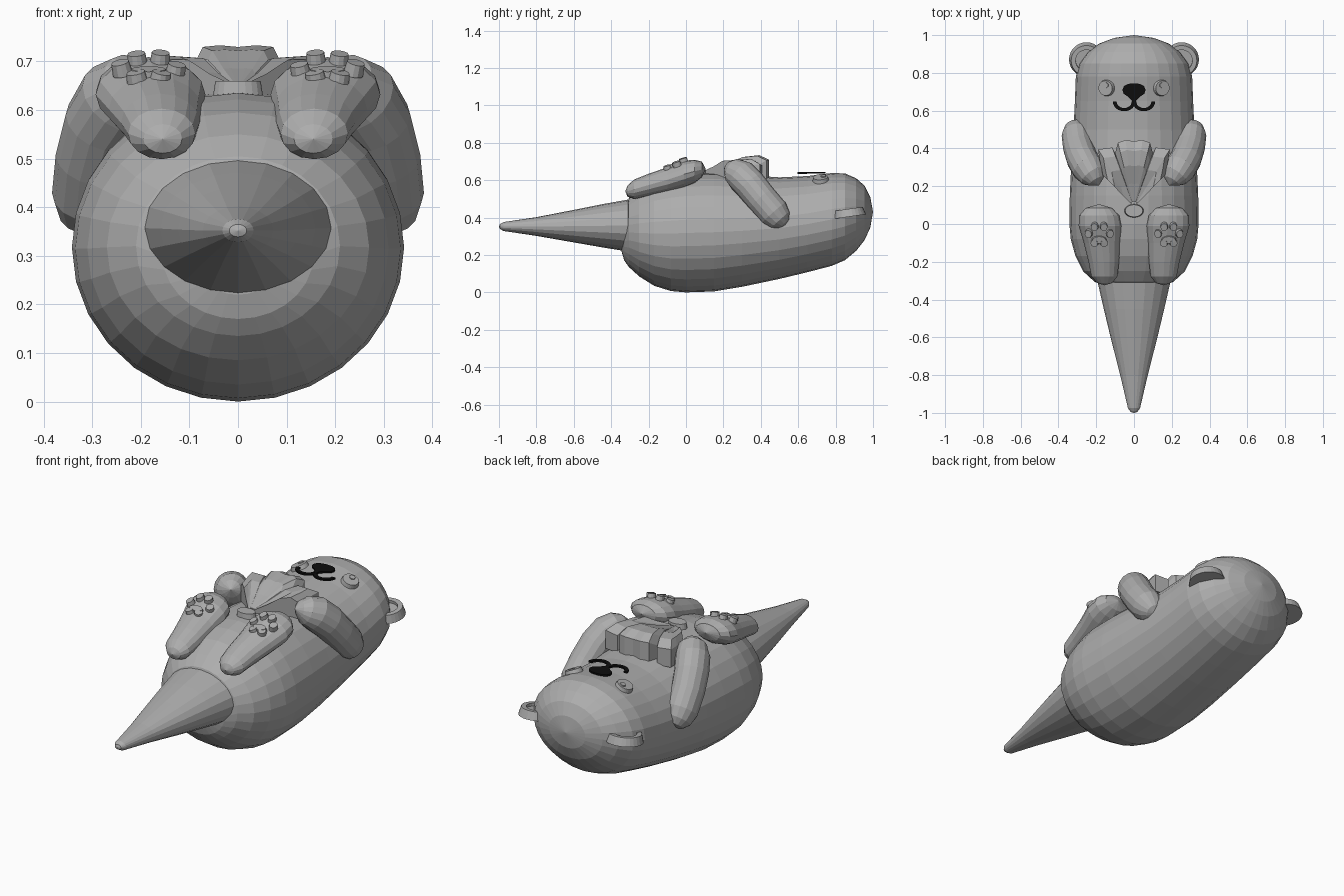
import bpy, bmesh, math
from mathutils import Vector, Matrix

if "Cube" in bpy.data.objects:
    bpy.data.objects.remove(bpy.data.objects["Cube"])


def material(name, c):
    m = bpy.data.materials.new(name)
    m.diffuse_color = (c, c, c, 1)
    m.use_nodes = True
    m.node_tree.nodes["Principled BSDF"].inputs["Base Color"].default_value = m.diffuse_color
    return m


GREY = material("soft grey", 0.42)
BLACK = material("black", 0.004)


def finish(name, bm, mat=GREY, mirror=False):
    bmesh.ops.recalc_face_normals(bm, faces=bm.faces[:])
    me = bpy.data.meshes.new(name)
    bm.to_mesh(me)
    bm.free()
    me.materials.append(mat)
    ob = bpy.data.objects.new(name, me)
    bpy.context.collection.objects.link(ob)
    if mirror:
        ob.modifiers.new("mirror", 'MIRROR').use_mirror_merge = False
    return ob


def loft(name, tip_a, rings, tip_b, n, mirror=False, follow=False):
    """Skin rings (x, y, z, half width, half height), closed by two tips."""
    bm = bmesh.new()
    pts = [Vector(tip_a)] + [Vector(r[:3]) for r in rings] + [Vector(tip_b)]
    loops = []
    for i, r in enumerate(rings):
        t = (pts[i + 2] - pts[i]).normalized() if follow else Vector((0, 1, 0))
        u = (Vector((1, 0, 0)) - t * t.x).normalized()
        v = u.cross(t)
        loops.append([bm.verts.new(pts[i + 1] + u * r[3] * math.cos(a) + v * r[4] * math.sin(a))
                      for a in (2 * math.pi * k / n for k in range(n))])
    for a, b in zip(loops, loops[1:]):
        for k in range(n):
            bm.faces.new((a[k], a[(k + 1) % n], b[(k + 1) % n], b[k]))
    for tip, loop in ((tip_a, loops[0]), (tip_b, loops[-1])):
        c = bm.verts.new(tip)
        for k in range(n):
            bm.faces.new((c, loop[k], loop[(k + 1) % n]))
    return finish(name, bm, mirror=mirror)


def disc(bm, loc, r, ry, h, rot=(0, 0), n=20):
    """Flat disc tilted about x then y."""
    m = (Matrix.Translation(loc) @ Matrix.Rotation(rot[1], 4, 'Y')
         @ Matrix.Rotation(rot[0], 4, 'X') @ Matrix.Diagonal((r, ry, h, 1)))
    return bmesh.ops.create_cone(bm, cap_ends=True, segments=n, radius1=1,
                                 radius2=0.88, depth=1, matrix=m)["verts"]


def plate(bm, outline, z0, z1):
    """Thin plate from a 2D outline."""
    f = bm.faces.new([bm.verts.new((x, y, z0)) for x, y in outline])
    new = bmesh.ops.extrude_face_region(bm, geom=[f])["geom"]
    for v in new:
        if isinstance(v, bmesh.types.BMVert):
            v.co.z = z1


# body and head: (y, bottom z, top z, half width)
slices = [(-.345, .22, .36, .09), (-.33, .17, .43, .155), (-.305, .135, .505, .21),
          (-.25, .085, .55, .27), (-.17, .035, .595, .31), (-.08, .007, .622, .335),
          (0, 0, .635, .342), (.15, .005, .638, .34), (.3, .03, .628, .333),
          (.5, .072, .615, .32), (.65, .108, .622, .313), (.78, .142, .638, .308),
          (.85, .172, .636, .29), (.91, .222, .61, .245), (.955, .28, .57, .185),
          (.985, .345, .51, .105)]
loft("body", (0, -.35, .29), [(0, y, (a + b) / 2, w, (b - a) / 2) for y, a, b, w in slices],
     (0, 1, .43), 28)

# tail
loft("tail", (0, -1, .352), [(0, -.995, .352, .018, .013), (0, -.975, .352, .032, .024),
                             (0, -.8, .352, .073, .05), (0, -.6, .354, .124, .087),
                             (0, -.45, .356, .16, .115), (0, -.31, .357, .192, .139)],
     (0, -.25, .357), 20)

# arms bent from the sides up to the chest
loft("arms", (.305, .53, .355), [(.305, .522, .367, .04, .04), (.305, .503, .388, .065, .066),
                                 (.304, .47, .425, .079, .083), (.295, .405, .5, .081, .084),
                                 (.275, .345, .573, .083, .086), (.245, .295, .625, .084, .086),
                                 (.215, .255, .65, .072, .07), (.198, .228, .662, .045, .042)],
     (.185, .205, .668), 16, mirror=True, follow=True)

# feet
loft("feet", (.155, -.325, .54), [(.155, -.312, .541, .04, .03), (.157, -.278, .551, .069, .052),
                                  (.16, -.2, .574, .081, .06), (.17, -.1, .602, .096, .067),
                                  (.18, -.01, .632, .113, .072), (.184, .045, .647, .106, .062),
                                  (.186, .085, .657, .07, .042)],
     (.186, .105, .661), 16, mirror=True)

# paw pads
bm = bmesh.new()
for x, y, z in ((.24, -.05, .686), (.208, -.014, .704), (.16, -.014, .706), (.128, -.05, .682)):
    disc(bm, (x, y, z), .021, .024, .026, (.3, (x - .18) * 4), 12)
disc(bm, (.184, -.082, .674), .04, .022, .022, (.3, 0), 16)
for s in (-1, 1):
    disc(bm, (.184 + s * .025, -.1, .668), .022, .022, .021, (.3, s * .2), 12)
finish("paw_pads", bm, mirror=True)

# ears with recessed middle
bm = bmesh.new()
disc(bm, (0, 0, 0), .092, .092, .042, n=28)
top = max(bm.faces, key=lambda f: f.calc_center_median().z)
bmesh.ops.inset_region(bm, faces=[top], thickness=.024)
low = bmesh.ops.extrude_face_region(bm, geom=[top])
bmesh.ops.delete(bm, geom=[top], context='FACES_ONLY')
bmesh.ops.translate(bm, vec=(0, 0, -.015), verts=[v for v in low["geom"] if isinstance(v, bmesh.types.BMVert)])
bmesh.ops.transform(bm, verts=bm.verts[:],
                    matrix=Matrix.Translation((.252, .868, .425)) @ Matrix.Rotation(.14, 4, 'X'))
finish("ears", bm, mirror=True)

# eyes with small glints
bm = bmesh.new()
disc(bm, (.147, .72, .606), .045, .045, .024, (.08, .4), 24)
disc(bm, (.147, .735, .617), .016, .016, .016, (.08, .4), 14)
finish("eyes", bm, mirror=True)

# nose
bm = bmesh.new()
half = [(0, .745), (.03, .742), (.053, .73), (.062, .71), (.055, .69), (.03, .673), (.012, .655), (.01, .635)]
plate(bm, half + [(-x, y) for x, y in half[:0:-1]], .635, .644)
finish("nose", bm, BLACK)

# mouth: one curl, mirrored
bm = bmesh.new()
arc = [math.pi + math.pi * k / 12 for k in range(13)]
curl = [(.052 + r * .001 * math.cos(a), .648 + r * .00085 * math.sin(a))
        for r, seq in ((60, arc), (40, arc[::-1])) for a in seq]
plate(bm, curl, .634, .643)
finish("mouth", bm, BLACK, mirror=True)

# scallop shell: rim points fanned from the hinge, with ribs and a thick edge
rim = [(.165, .26, -.03), (.182, .34, -.025), (.19, .395, -.02), (.115, .405, -.025),
       (.1, .375, -.03), (.085, .43, 0), (.045, .445, .004)]
rim = rim + [(0, .438, 0)] + [(-x, y, d) for x, y, d in rim[::-1]]
hinge = Vector((0, .09, 0))
levels = [(.08, .655), (.35, .685), (.62, .722), (.85, .73), (1, .705), (1, .59), (.08, .59)]
bm = bmesh.new()
cols = []
for x, y, d in rim:
    cols.append([bm.verts.new((x * t, hinge.y + (y - hinge.y) * t, z + (d * t if z > .6 else 0)))
                 for t, z in levels])
for a, b in zip(cols, cols[1:]):
    for k in range(len(levels)):
        j = (k + 1) % len(levels)
        bm.faces.new((a[k], b[k], b[j], a[j]))
bm.faces.new(cols[0])
bm.faces.new(cols[-1])
finish("shell", bm)

# shell hinge
bm = bmesh.new()
disc(bm, (0, .07, .64), .053, .037, .04)
finish("shell_hinge", bm)
